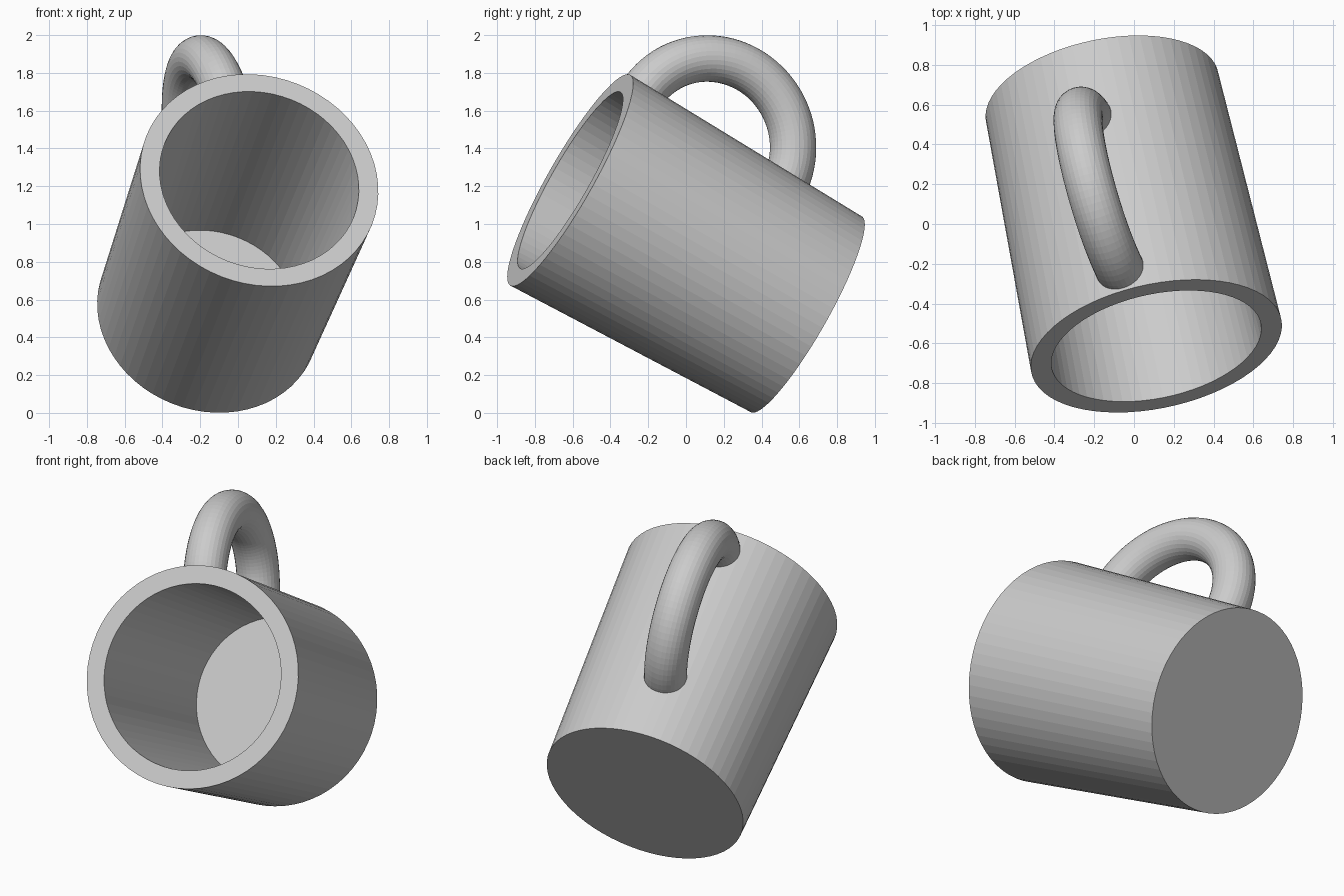
import bpy, bmesh
from math import pi, cos, sin
from mathutils import Vector, Matrix

if "Cube" in bpy.data.objects:
    bpy.data.objects.remove(bpy.data.objects["Cube"])

# Mug frame: local z runs from base to rim, local x points to the handle
axis = Vector((0.186, -0.854, 0.485)).normalized()
out = Vector((-0.254, 0.435, 0.864))
out = (out - axis * out.dot(axis)).normalized()
side = axis.cross(out)
FRAME = Matrix.Translation((-0.16, 0.637, 0.522)) @ Matrix((out, side, axis)).transposed().to_4x4()


def finish(name, bm):
    bmesh.ops.remove_doubles(bm, verts=bm.verts, dist=1e-5)
    bmesh.ops.recalc_face_normals(bm, faces=bm.faces)
    mesh = bpy.data.meshes.new(name)
    bm.to_mesh(mesh)
    bm.free()
    obj = bpy.data.objects.new(name, mesh)
    obj.matrix_world = FRAME
    bpy.context.collection.objects.link(obj)
    return obj


# Cup body: slightly flared wall with a thick flat rim and an inner floor
bm = bmesh.new()
profile = [(0, 0), (0.596, 0), (0.642, 1.463), (0.537, 1.463), (0.487, 0.04), (0, 0.04)]
verts = [bm.verts.new((r, 0, z)) for r, z in profile]
edges = [bm.edges.new(pair) for pair in zip(verts, verts[1:])]
bmesh.ops.spin(bm, geom=verts + edges, cent=(0, 0, 0), axis=(0, 0, 1),
               angle=2 * pi, steps=64, use_merge=True)
finish("mug_body", bm)

# Handle: half ring of round section, its ends sunk into the wall
bm = bmesh.new()
q, s, ring, tube, n, steps = 0.553, 0.8755, 0.456, 0.123, 32, 48
loops = []
for i in range(steps + 1):
    a = -pi / 2 + pi * i / steps
    loops.append([bm.verts.new((q + (ring + tube * cos(b)) * cos(a), tube * sin(b),
                                s + (ring + tube * cos(b)) * sin(a)))
                  for b in (2 * pi * j / n for j in range(n))])
for l0, l1 in zip(loops, loops[1:]):
    for j in range(n):
        k = (j + 1) % n
        bm.faces.new((l0[j], l0[k], l1[k], l1[j]))
bm.faces.new(loops[0])
bm.faces.new(loops[-1])
finish("handle", bm)
